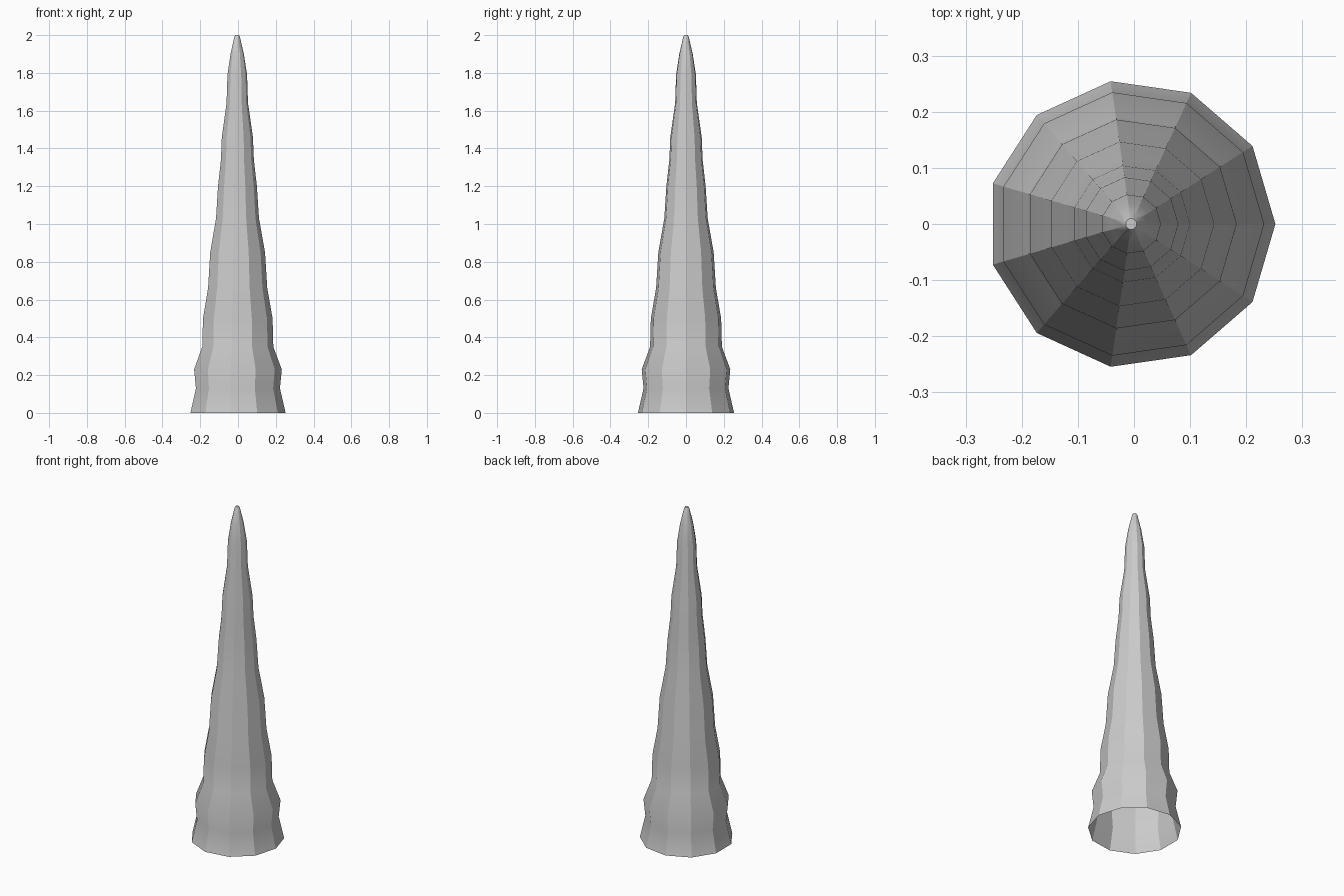
import bpy, bmesh
from math import cos, sin, tau, radians

if "Cube" in bpy.data.objects:
    bpy.data.objects.remove(bpy.data.objects["Cube"])

SIDES = 11
X_SHIFT = -0.005  # keeps the odd-sided outline centred on its bounds

# (radius, height) of each ring, base to tip
PROFILE = [(0.257, 0.0), (0.227, 0.13), (0.237, 0.23), (0.192, 0.35),
           (0.188, 0.50), (0.160, 0.66), (0.148, 0.85), (0.116, 1.03),
           (0.105, 1.20), (0.089, 1.34), (0.084, 1.46), (0.058, 1.64),
           (0.053, 1.79), (0.036, 1.90), (0.015, 1.99), (0.010, 2.0)]

# Spike shell: open at the base, capped at the tip
bm = bmesh.new()
rings = [[bm.verts.new((X_SHIFT + r * cos(tau * i / SIDES),
                        r * sin(tau * i / SIDES), z)) for i in range(SIDES)]
         for r, z in PROFILE]
for low, high in zip(rings, rings[1:]):
    for i in range(SIDES):
        j = (i + 1) % SIDES
        bm.faces.new((low[i], low[j], high[j], high[i]))
bm.faces.new(rings[-1])

mesh = bpy.data.meshes.new("spike")
bm.to_mesh(mesh)
bm.free()
spike = bpy.data.objects.new("spike", mesh)
bpy.context.collection.objects.link(spike)

# Soft along the length, crisp between the facets
bpy.context.view_layer.objects.active = spike
spike.select_set(True)
bpy.ops.object.shade_smooth_by_angle(angle=radians(30))
